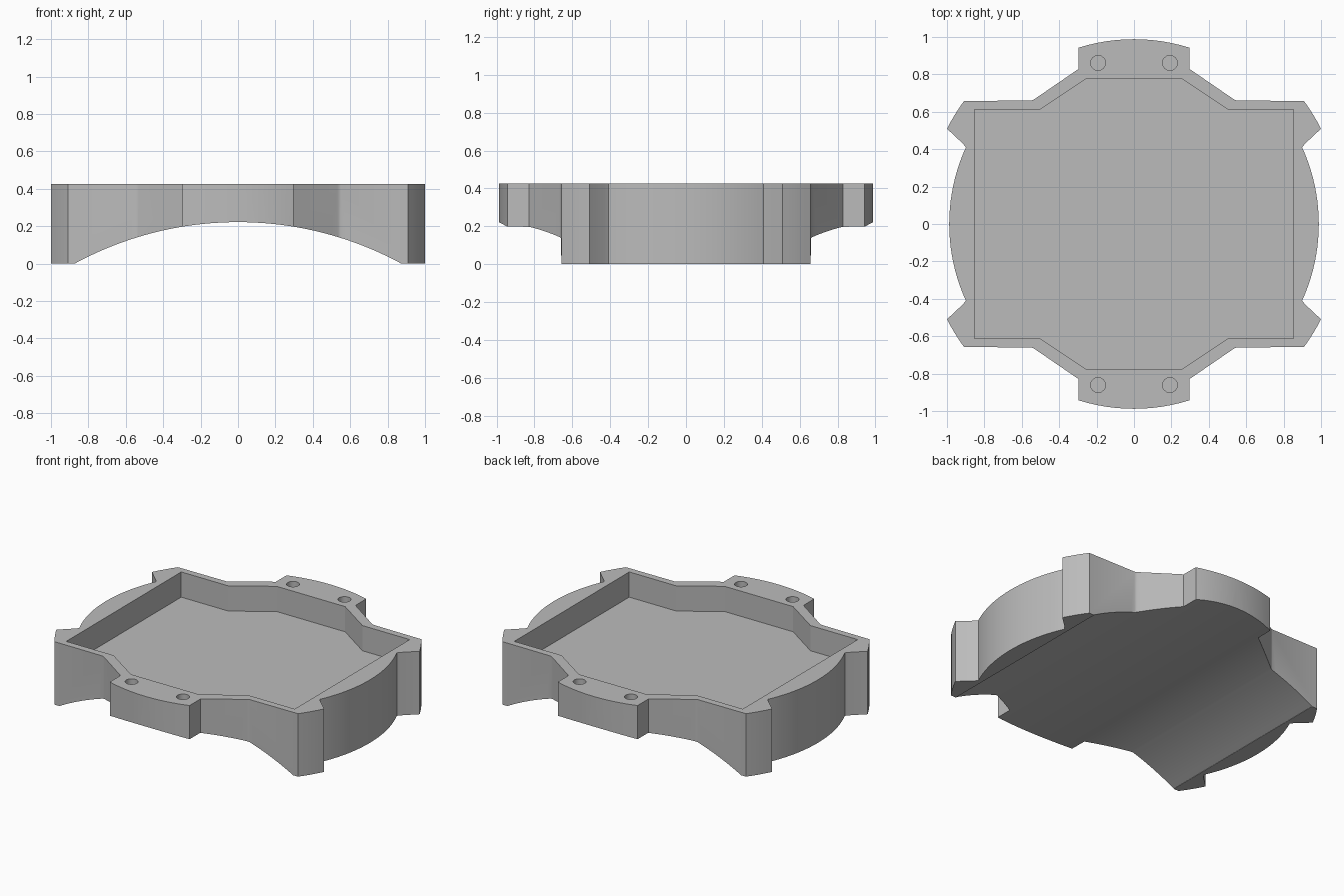
import bpy
import bmesh
from math import sin, cos, radians, asin, pi
from mathutils import Matrix

HEIGHT = 0.425

cube = bpy.data.objects.get("Cube")
if cube:
    bpy.data.objects.remove(cube, do_unlink=True)

grey = bpy.data.materials.new("plain grey")
grey.use_nodes = True
colour = (0.5, 0.5, 0.5, 1)
grey.diffuse_color = colour
grey.node_tree.nodes["Principled BSDF"].inputs["Base Color"].default_value = colour


def arc(radius, start, end, steps):
    """Points on a circle about the origin, angles in radians."""
    angles = [start + (end - start) * i / steps for i in range(steps + 1)]
    return [(radius * cos(a), radius * sin(a)) for a in angles]


def mirror_quarter(pts):
    """Complete an outline from its +x +y quarter, dropping points doubled on the axes."""
    half = pts + [(-x, y) for x, y in reversed(pts)]
    full = half + [(-x, -y) for x, y in half]
    loop = []
    for p in full:
        if not loop or abs(p[0] - loop[-1][0]) + abs(p[1] - loop[-1][1]) > 1e-5:
            loop.append(p)
    if abs(loop[0][0] - loop[-1][0]) + abs(loop[0][1] - loop[-1][1]) < 1e-5:
        loop.pop()
    return loop


def prism(name, pts, low, high, turn=Matrix()):
    """Extrude a flat outline between two heights, then turn it."""
    bm = bmesh.new()
    face = bm.faces.new([bm.verts.new((x, y, low)) for x, y in pts])
    new = bmesh.ops.extrude_face_region(bm, geom=[face])["geom"]
    top = [v for v in new if isinstance(v, bmesh.types.BMVert)]
    bmesh.ops.translate(bm, verts=top, vec=(0, 0, high - low))
    bmesh.ops.transform(bm, matrix=turn, verts=bm.verts)
    bmesh.ops.recalc_face_normals(bm, faces=bm.faces)
    mesh = bpy.data.meshes.new(name)
    bm.to_mesh(mesh)
    bm.free()
    mesh.materials.append(grey)
    obj = bpy.data.objects.new(name, mesh)
    bpy.context.collection.objects.link(obj)
    return obj


# Housing body: bowed sides, notched corner lugs and an end tab
RIM = 0.988
side = arc(RIM, 0, asin(0.41 / RIM), 10)
lug = [(0.915, 0.43)] + arc(1.122, radians(27), radians(35.9), 4)
shoulder = [(0.55, 0.66), (0.54, 0.663), (0.53, 0.669), (0.298, 0.828)]
tab = arc(RIM, radians(72.5), pi / 2, 6)
housing = prism("housing", mirror_quarter(side + lug + shoulder + tab), 0, HEIGHT)

# Cutters: tray recess, four blind screw holes, arched underside
cutters = [prism("tray_cutter", mirror_quarter(
    [(0.853, 0.613), (0.5, 0.613), (0.256, 0.777)]), 0.255, 0.6)]
for sx in (-1, 1):
    for sy in (-1, 1):
        hole = [(sx * 0.192 + x, sy * 0.861 + y) for x, y in arc(0.04, 0, 2 * pi, 16)[:-1]]
        cutters.append(prism("screw_hole_cutter", hole, 0.3, 0.6))

ARCH = 1.83
spread = asin(0.87 / ARCH)
curve = arc(ARCH, pi / 2 - spread, pi / 2 + spread, 40)
under = [(x, y + 0.222 - ARCH) for x, y in curve]
under = [(0.87, -0.3)] + under + [(-0.87, -0.3)]
cutters.append(prism("arch_cutter", under, -1.5, 1.5, Matrix.Rotation(pi / 2, 4, "X")))

for cutter in cutters:
    cutter.hide_render = True
    mod = housing.modifiers.new(cutter.name, "BOOLEAN")
    mod.operation = "DIFFERENCE"
    mod.solver = "EXACT"
    mod.object = cutter

# Bake the cuts and drop the cutters
graph = bpy.context.evaluated_depsgraph_get()
baked = bpy.data.meshes.new_from_object(housing.evaluated_get(graph))
housing.modifiers.clear()
housing.data = baked
baked.name = "housing"
for cutter in cutters:
    bpy.data.objects.remove(cutter, do_unlink=True)

# Smooth the curved walls, keep the corners sharp
bpy.ops.object.select_all(action="DESELECT")
housing.select_set(True)
bpy.context.view_layer.objects.active = housing
bpy.ops.object.shade_smooth_by_angle(angle=radians(24))
